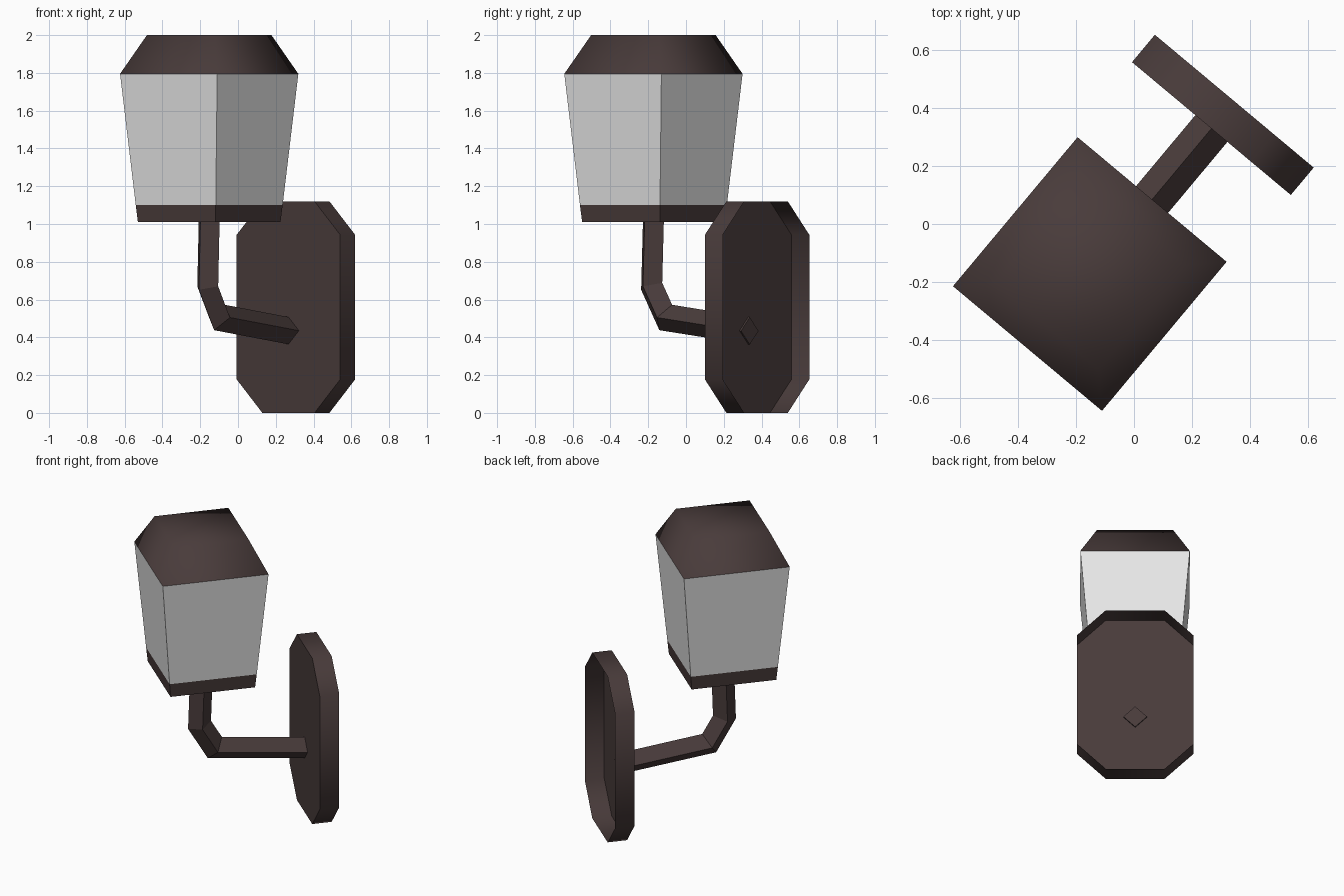
import bpy, math
from mathutils import Matrix, Vector

if "Cube" in bpy.data.objects:
    bpy.data.objects.remove(bpy.data.objects["Cube"])

# Local frame: lamp axis at origin, +X runs towards the wall
FRAME = Matrix.Translation((-0.1525, -0.1725, 0)) @ Matrix.Rotation(math.radians(50.1), 4, 'Z')


def material(name, rgba):
    m = bpy.data.materials.new(name)
    m.diffuse_color = rgba
    m.use_nodes = True
    m.node_tree.nodes["Principled BSDF"].inputs["Base Color"].default_value = m.diffuse_color
    return m


bronze = material("dark bronze", (0.066, 0.044, 0.043, 1))
glass = material("frosted glass", (0.8, 0.8, 0.8, 0.8))


def loft(name, rings, mat, start=True, end=True):
    """Skin a list of equal rings, optionally capping the ends."""
    n = len(rings[0])
    verts = [FRAME @ Vector(p) for r in rings for p in r]
    faces = [(i * n + j, i * n + (j + 1) % n, (i + 1) * n + (j + 1) % n, (i + 1) * n + j)
             for i in range(len(rings) - 1) for j in range(n)]
    if start:
        faces.append(tuple(reversed(range(n))))
    if end:
        faces.append(tuple(range(len(verts) - n, len(verts))))
    me = bpy.data.meshes.new(name)
    me.from_pydata(verts, [], faces)
    me.materials.append(mat)
    ob = bpy.data.objects.new(name, me)
    bpy.context.collection.objects.link(ob)
    return ob


def square(h, z):
    return [(-h, -h, z), (h, -h, z), (h, h, z), (-h, h, z)]


def smooth(ob, angle):
    bpy.ops.object.select_all(action='DESELECT')
    ob.select_set(True)
    bpy.context.view_layer.objects.active = ob
    bpy.ops.object.shade_smooth_by_angle(angle=math.radians(angle))


# Lantern: base tray, tapered glass, soft-shaded roof
loft("lantern_base", [square(0.268, 1.01), square(0.276, 1.10)], bronze)
loft("glass_shade", [square(0.276, 1.10), square(0.335, 1.795)], glass, False, False)
roof = loft("lantern_roof", [square(0.335, 1.795), square(0.234, 2.0)], bronze, False, True)
smooth(roof, 100)

# Arm: diamond-section bar, mitred at each bend
path = [Vector((0, 0, 1.02)), Vector((-0.012, 0, 0.67)),
        Vector((0.085, 0, 0.505)), Vector((0.665, 0, 0.434))]
R = 0.072
rings = []
for i, p in enumerate(path):
    a = (p - path[i - 1]).normalized() if i else Vector((0, 0, -1))
    b = (path[i + 1] - p).normalized() if i < len(path) - 1 else Vector((1, 0, 0))
    t = (a + b).normalized()
    if i == len(path) - 1:
        t = b
    side = Vector((0, 1, 0))
    up = side.cross(t) * (R / max(t.dot(b), 0.5))
    rings.append([p + up, p + side * R, p - up, p - side * R])
loft("arm", rings, bronze)

# Wall plate: chamfered octagon shell, open at the back
W, H, C = 0.357, 1.12, 0.177
outline = [(-W, C), (-W + C, 0), (W - C, 0), (W, C),
           (W, H - C), (W - C, H), (-W + C, H), (-W, H - C)]
plate = loft("wall_plate", [[(x, y, z) for y, z in reversed(outline)] for x in (0.654, 0.777)],
             bronze, True, False)
smooth(plate, 60)
